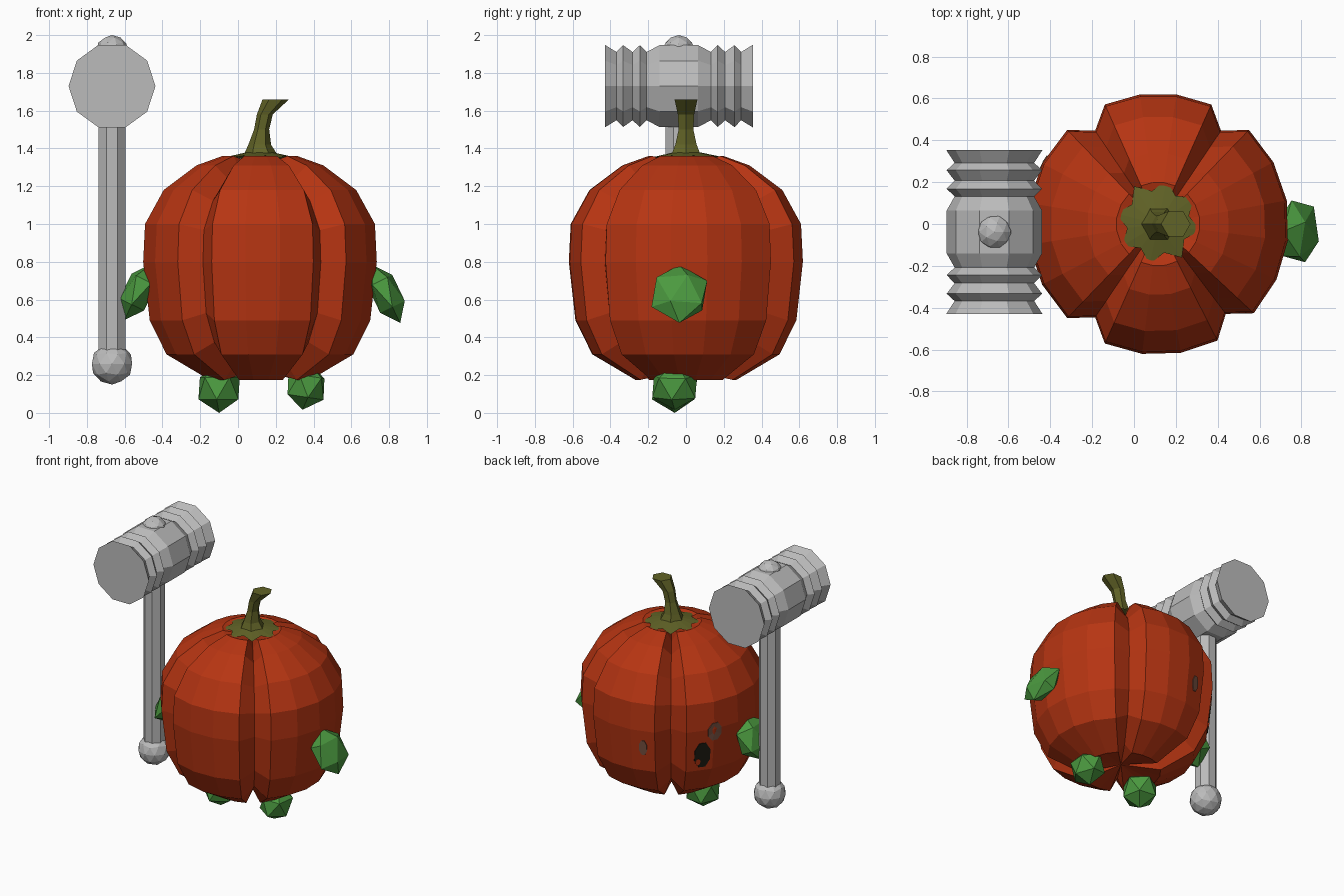
import bpy, bmesh, math
from mathutils import Vector, Matrix
from mathutils.bvhtree import BVHTree

if "Cube" in bpy.data.objects:
    bpy.data.objects.remove(bpy.data.objects["Cube"])


def material(name, rgb):
    m = bpy.data.materials.new(name)
    m.diffuse_color = (*rgb, 1)
    m.use_nodes = True
    m.node_tree.nodes["Principled BSDF"].inputs["Base Color"].default_value = m.diffuse_color
    return m


ORANGE = material("pumpkin red", (0.47, 0.035, 0.006))
GREEN = material("limb green", (0.07, 0.32, 0.05))
OLIVE = material("stem olive", (0.12, 0.125, 0.02))
GREY = material("mallet grey", (0.5, 0.5, 0.5))
BROWN = material("scar brown", (0.19, 0.085, 0.055))
DARK = material("hole black", (0.012, 0.011, 0.006))


def finish(name, bm, mat):
    bmesh.ops.recalc_face_normals(bm, faces=bm.faces)
    me = bpy.data.meshes.new(name)
    bm.to_mesh(me)
    bm.free()
    me.materials.append(mat)
    ob = bpy.data.objects.new(name, me)
    bpy.context.collection.objects.link(ob)
    return ob


def loft(name, rings, mat):
    """Skin a list of equal-length closed rings and cap both ends."""
    bm = bmesh.new()
    vs = [[bm.verts.new(p) for p in r] for r in rings]
    n = len(vs[0])
    for a, b in zip(vs, vs[1:]):
        for i in range(n):
            j = (i + 1) % n
            bm.faces.new((a[i], a[j], b[j], b[i]))
    for ring in (vs[0], vs[-1]):
        c = bm.verts.new(sum((v.co for v in ring), Vector()) / n)
        for i in range(n):
            bm.faces.new((ring[i], ring[(i + 1) % n], c))
    return finish(name, bm, mat)


def ball(name, loc, size, mat, sub=1, tilt=0, spin=0):
    bm = bmesh.new()
    bmesh.ops.create_icosphere(bm, subdivisions=sub, radius=1)
    m = (Matrix.Translation(loc) @ Matrix.Rotation(tilt, 4, 'Y')
         @ Matrix.Diagonal((*size, 1)) @ Matrix.Rotation(spin, 4, 'Z'))
    bmesh.ops.transform(bm, matrix=m, verts=bm.verts)
    return finish(name, bm, mat)


# Pumpkin: four lobes separated by notches, lathed through a height profile
CX, MID = 0.115, 0.77
notches = [56, 124, 236, 307, 416]
columns = []                                   # (angle, is_notch)
for a, b in zip(notches, notches[1:]):
    columns.append((a, True))
    steps = 6 if b - a > 90 else 4
    for i in range(steps):
        columns.append((a + 10 + (b - a - 20) * i / (steps - 1), False))
profile = [(0.175, 0.27), (0.31, 0.5), (0.49, 0.59), (0.8, 0.625),
           (1.0, 0.615), (1.18, 0.515), (1.31, 0.34), (1.36, 0.2)]
rings = []
for z, r in profile:
    ring = []
    for deg, notch in columns:
        k = 0.86 if notch else 1.0
        t = math.radians(deg)
        ring.append(Vector((CX + r * k * math.cos(t), r * k * math.sin(t),
                            MID + (z - MID) * k)))
    rings.append(ring)
pumpkin = loft("pumpkin_body", rings, ORANGE)
# pull the middle of the underside and top inwards
for v in pumpkin.data.vertices:
    if math.hypot(v.co.x - CX, v.co.y) < 0.05:
        v.co.z = MID + (v.co.z - MID) * 0.93

# Leaf collar: jagged star under the stem
bm = bmesh.new()
tip = bm.verts.new((CX, 0, 1.395))
low = bm.verts.new((CX, 0, 1.345))
rim = []
for i in range(16):
    t = math.tau * (i + 0.5) / 16
    r = 0.205 if i % 2 else 0.15
    rim.append(bm.verts.new((CX + r * math.cos(t), r * math.sin(t) + 0.01,
                             1.35 if i % 2 else 1.362)))
for i in range(16):
    bm.faces.new((rim[i], rim[(i + 1) % 16], tip))
    bm.faces.new((rim[i], rim[(i + 1) % 16], low))
finish("leaf_collar", bm, OLIVE)

# Stem: six-sided, bending to the right and flaring at the cut
stem = [(0.12, 1.365, 0.09, 0.09), (0.115, 1.42, 0.06, 0.065),
        (0.125, 1.5, 0.04, 0.045), (0.142, 1.58, 0.042, 0.05),
        (0.2, 1.66, 0.07, 0.07)]
loft("stem", [[Vector((x + rx * math.cos(i * math.pi / 3),
                       ry * math.sin(i * math.pi / 3), z))
               for i in range(6)] for x, z, rx, ry in stem], OLIVE)

# Stubby arms and feet
ball("right_arm", (0.785, -0.035, 0.63), (0.085, 0.165, 0.17), GREEN, 1, -0.45, 0.3)
ball("left_arm", (-0.53, -0.035, 0.64), (0.085, 0.165, 0.165), GREEN, 1, 0.45, 0.3)
ball("left_foot", (-0.1, -0.06, 0.13), (0.125, 0.135, 0.13), GREEN, 1, 0, 0.2)
ball("right_foot", (0.36, -0.06, 0.14), (0.115, 0.135, 0.125), GREEN, 1, 0.15, 0.5)

# Mallet: ribbed head mirrored about its middle, handle, pommel and bolt
HX, HY, HZ = -0.667, -0.038, 1.73
half = [(0.102, 0.228), (0.17, 0.19), (0.206, 0.228), (0.245, 0.19),
        (0.295, 0.228), (0.33, 0.19), (0.392, 0.23)]
head = [(-d, r) for d, r in reversed(half)] + half
loft("mallet_head", [[Vector((HX + r * math.cos(math.tau * i / 10), HY + d,
                              HZ + r * math.sin(math.tau * i / 10)))
                      for i in range(10)] for d, r in head], GREY)
loft("mallet_handle", [[Vector((HX + 0.076 * math.cos(math.tau * (i + .5) / 8),
                                HY + 0.076 * math.sin(math.tau * (i + .5) / 8), z))
                        for i in range(8)] for z in (0.28, 1.6)], GREY)
ball("mallet_pommel", (HX, HY, 0.26), (0.112, 0.112, 0.11), GREY, 2)
ball("mallet_bolt", (HX, HY, 1.915), (0.086, 0.086, 0.085), GREY, 2)

# Scars and hole: thin plates lying on the pumpkin skin
dg = pumpkin.data
tree = BVHTree.FromPolygons([v.co for v in dg.vertices],
                            [list(p.vertices) for p in dg.polygons])


def patch(name, deg, z, w, h, mat, lift=0.006):
    t = math.radians(deg)
    out = Vector((math.cos(t), math.sin(t), 0))
    side = Vector((-out.y, out.x, 0))
    ring = []
    for i in range(8):
        a = math.tau * (i + 0.5) / 8
        src = (Vector((CX, 0, z)) + out * 2 + side * (w * math.cos(a))
               + Vector((0, 0, h * math.sin(a))))
        hit = tree.ray_cast(src, -out)[0]
        ring.append(hit)
    loft(name, [[p - out * 0.002 for p in ring],
                [p + out * lift for p in ring]], mat)


patch("eye_hole", 145, 0.61, 0.06, 0.1, DARK)
patch("eye_hole_spot", 142, 0.56, 0.018, 0.025, ORANGE, 0.009)
patch("left_scar", 153, 0.78, 0.055, 0.07, BROWN)
patch("right_scar", 106, 0.67, 0.03, 0.06, BROWN)
